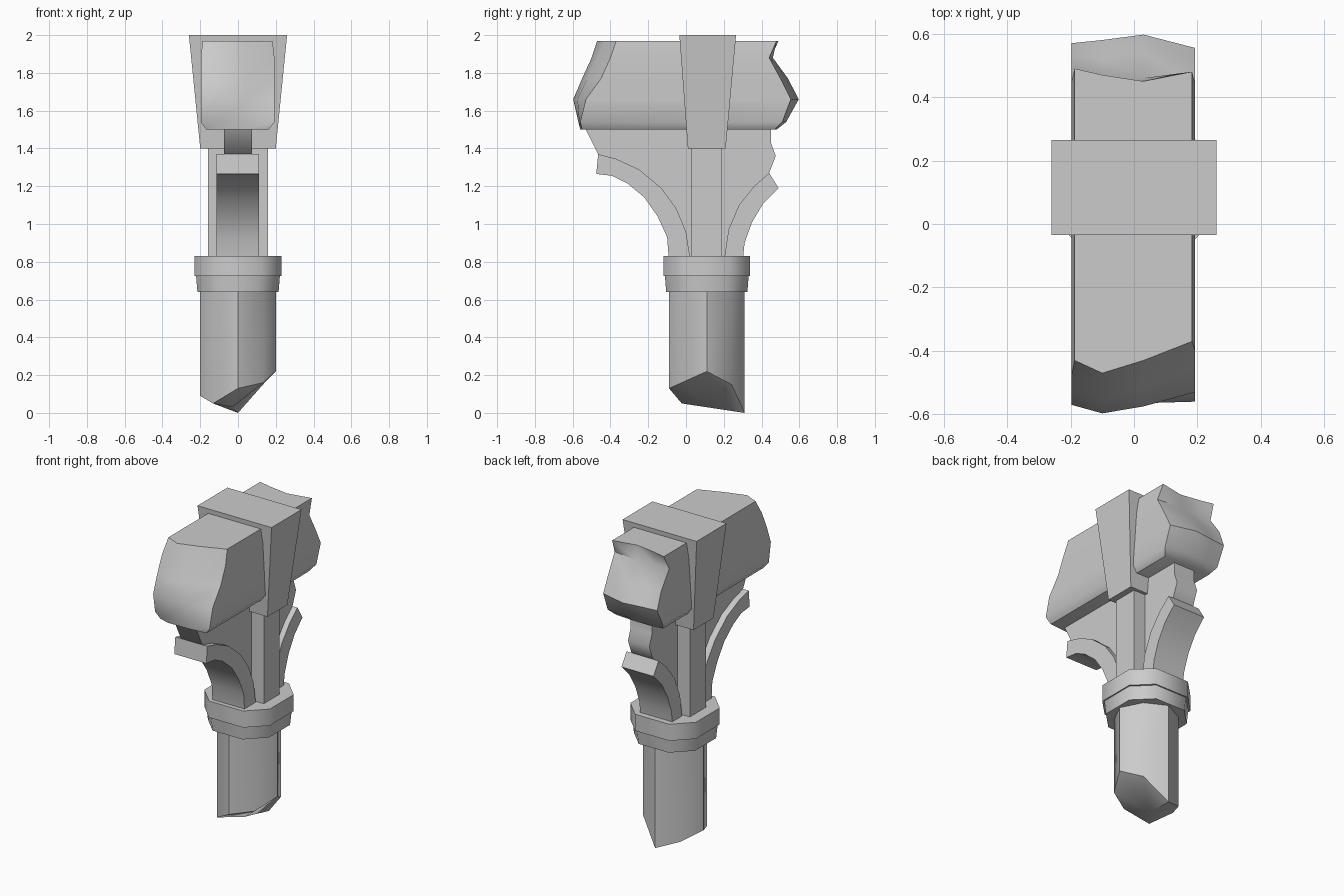
import bpy, bmesh
from math import cos, sin, pi
from mathutils import Vector

if "Cube" in bpy.data.objects:
    bpy.data.objects.remove(bpy.data.objects["Cube"])

CY = 0.11  # post axis


def finish(name, bm, angle=0.9):
    bmesh.ops.remove_doubles(bm, verts=bm.verts, dist=0.0005)
    bmesh.ops.recalc_face_normals(bm, faces=bm.faces)
    me = bpy.data.meshes.new(name)
    bm.to_mesh(me)
    bm.free()
    ob = bpy.data.objects.new(name, me)
    bpy.context.collection.objects.link(ob)
    bpy.ops.object.select_all(action='DESELECT')
    bpy.context.view_layer.objects.active = ob
    ob.select_set(True)
    bpy.ops.object.shade_smooth_by_angle(angle=angle)
    return ob


def splintered_beam(name, xs, zs, ends, clips):
    """Beam along y: two grids of end depths, joined by side walls."""
    bm = bmesh.new()
    nx, nz = len(xs), len(zs)
    rims = []
    for end in ends:
        g = [[bm.verts.new((xs[i], end[j][i], zs[j])) for i in range(nx)] for j in range(nz)]
        # Clip the four long edges
        for j, clip in ((0, clips[0]), (-1, clips[1])):
            g[j][0].co.x += clip
            g[j][-1].co.x -= clip
        for j in range(nz - 1):
            for i in range(nx - 1):
                a, b, c, d = g[j][i], g[j][i + 1], g[j + 1][i + 1], g[j + 1][i]
                bm.faces.new((a, b, c))
                bm.faces.new((a, c, d))
        rim = g[0][:] + [g[j][-1] for j in range(1, nz)]
        rims.append(rim + g[-1][-2::-1] + [g[j][0] for j in range(nz - 2, 0, -1)])
    a, b = rims
    for k in range(len(a)):
        m = (k + 1) % len(a)
        bm.faces.new((a[k], a[m], b[m], b[k]))
    return finish(name, bm)


def splintered_post(name, heights, centre, top):
    """Eight-sided post with corners on the axes and a ragged foot."""
    bm = bmesh.new()
    low, high = [], []
    for k, h in enumerate(heights):
        r = 0.2 if k % 2 == 0 else 0.187
        x, y = r * cos(k * pi / 4), CY + r * sin(k * pi / 4)
        low.append(bm.verts.new((x, y, h)))
        high.append(bm.verts.new((x, y, top)))
    tip = bm.verts.new((-0.03, CY, centre))
    for k in range(8):
        m = (k + 1) % 8
        bm.faces.new((low[k], low[m], high[m], high[k]))
        bm.faces.new((low[m], low[k], tip))
    bm.faces.new(high)
    return finish(name, bm)


def extrude(name, pts, x0, x1):
    """Side profile of (y, z) points extruded across x."""
    bm = bmesh.new()
    f = bm.faces.new([bm.verts.new((x0, y, z)) for y, z in pts])
    r = bmesh.ops.extrude_face_region(bm, geom=[f])
    bmesh.ops.translate(bm, vec=(x1 - x0, 0, 0),
                        verts=[v for v in r['geom'] if isinstance(v, bmesh.types.BMVert)])
    return finish(name, bm)


def block(name, low, high, corner=0.0):
    """Block between two rectangles (x half, y half, y centre, z), optional cut corners."""
    bm = bmesh.new()
    rings = []
    for hx, hy, cy, z in (low, high):
        c = corner
        pts = [(-hx, -hy), (hx, -hy), (hx, hy), (-hx, hy)]
        if c:
            pts = [(c - hx, -hy), (hx - c, -hy), (hx, c - hy), (hx, hy - c),
                   (hx - c, hy), (c - hx, hy), (-hx, hy - c), (-hx, c - hy)]
        rings.append([bm.verts.new((x, cy + y, z)) for x, y in pts])
    n = len(rings[0])
    for k in range(n):
        m = (k + 1) % n
        bm.faces.new((rings[0][k], rings[0][m], rings[1][m], rings[1][k]))
    for r in rings:
        bm.faces.new(r)
    return finish(name, bm)


# Lower post with a broken foot (heights from +x round through +y)
splintered_post("lower_post", (0.22, 0.15, 0.0, 0.05, 0.09, 0.05, 0.13, 0.16), 0.03, 0.7)

# Collars
block("lower_collar", (0.215, 0.215, CY, 0.64), (0.222, 0.222, CY, 0.73), 0.11)
block("upper_collar", (0.23, 0.23, CY, 0.725), (0.23, 0.23, CY, 0.83), 0.11)

# Thin upper post and flared head block
block("upper_post", (0.16, 0.08, CY, 0.8), (0.16, 0.08, CY, 1.45))
block("head_block", (0.2, 0.1, CY, 1.4), (0.26, 0.15, 0.115, 2.0))

# Curved braces
front_top = [(-0.465, 1.37), (-0.37, 1.345), (-0.25, 1.29), (-0.13, 1.19),
             (-0.05, 1.08), (0.0, 0.96), (0.025, 0.8)]
front_low = [(-0.09, 0.8), (-0.1, 0.93), (-0.15, 1.04), (-0.22, 1.14),
             (-0.31, 1.215), (-0.39, 1.255), (-0.475, 1.265)]
back_top = [(0.44, 1.27), (0.36, 1.2), (0.28, 1.1), (0.225, 0.97), (0.2, 0.8)]
back_low = [(0.3, 0.8), (0.31, 0.9), (0.35, 1.01), (0.41, 1.11), (0.49, 1.19)]
extrude("front_brace", front_top + front_low, -0.115, 0.11)
extrude("back_brace", back_top + back_low, -0.115, 0.11)

# Web plate filling the braces
extrude("brace_web", [(-0.54, 1.52)] + front_top + back_top[::-1] +
        [(0.475, 1.36), (0.45, 1.43), (0.45, 1.52)], -0.075, 0.075)

# Cross beam with splintered ends
splintered_beam("cross_beam", (-0.197, -0.1, 0.03, 0.193), (1.5, 1.54, 1.66, 1.77, 1.88, 1.97),
                [[[-0.54, -0.56, -0.56, -0.55],
                  [-0.55, -0.57, -0.565, -0.56],
                  [-0.57, -0.597, -0.575, -0.53],
                  [-0.53, -0.55, -0.52, -0.45],
                  [-0.48, -0.50, -0.47, -0.40],
                  [-0.43, -0.47, -0.43, -0.37]],
                 [[0.47, 0.48, 0.48, 0.47],
                  [0.51, 0.52, 0.53, 0.51],
                  [0.57, 0.58, 0.597, 0.555],
                  [0.53, 0.52, 0.54, 0.50],
                  [0.45, 0.45, 0.46, 0.44],
                  [0.49, 0.47, 0.45, 0.48]]], (0.03, 0.01))
